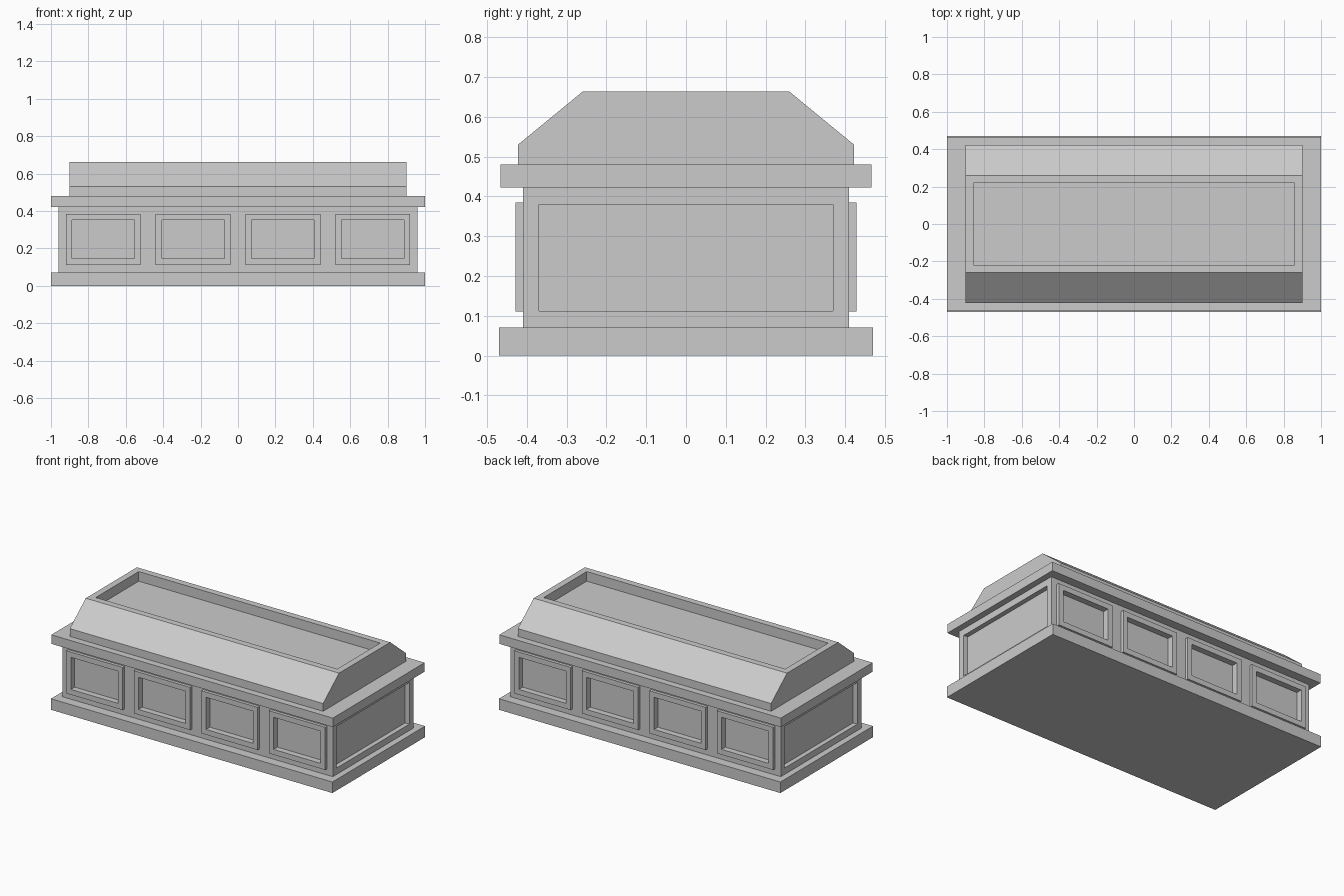
import bpy, bmesh
from mathutils import Matrix, Vector

if "Cube" in bpy.data.objects:
    bpy.data.objects.remove(bpy.data.objects["Cube"])


def boxes_object(name, boxes):
    """One object made of boxes given as (x0, x1, y0, y1, z0, z1)."""
    bm = bmesh.new()
    for x0, x1, y0, y1, z0, z1 in boxes:
        centre = Vector(((x0 + x1) / 2, (y0 + y1) / 2, (z0 + z1) / 2))
        size = (x1 - x0, y1 - y0, z1 - z0)
        bmesh.ops.create_cube(bm, size=1, matrix=Matrix.Translation(centre) @ Matrix.Diagonal((*size, 1)))
    return finish(name, bm)


def finish(name, bm):
    bmesh.ops.recalc_face_normals(bm, faces=bm.faces)
    mesh = bpy.data.meshes.new(name)
    bm.to_mesh(mesh)
    bm.free()
    obj = bpy.data.objects.new(name, mesh)
    bpy.context.collection.objects.link(obj)
    return obj


def cut(obj, cutter):
    mod = obj.modifiers.new("recess", 'BOOLEAN')
    mod.operation = 'DIFFERENCE'
    mod.solver = 'EXACT'
    mod.object = cutter
    bpy.context.view_layer.objects.active = obj
    bpy.ops.object.modifier_apply(modifier=mod.name)


def side_boxes(half_width, y_in, y_out, z0, z1):
    """Four boxes along each long side."""
    return [(x - half_width, x + half_width, min(s * y_in, s * y_out), max(s * y_in, s * y_out), z0, z1)
            for s in (-1, 1) for x in (-0.72, -0.24, 0.24, 0.72)]


# Plinth, chest body and upper rim
boxes_object("base_plinth", [(-1, 1, -0.47, 0.47, 0, 0.071)])
body = boxes_object("chest_body", [(-0.96, 0.96, -0.409, 0.409, 0.071, 0.422)])
boxes_object("upper_rim", [(-1, 1, -0.466, 0.466, 0.422, 0.48)])

# Raised frames on the long sides
frames = boxes_object("side_panel_frames", side_boxes(0.2, 0.409, 0.429, 0.111, 0.385))

# Recesses: framed side panels and one large panel at each end
recesses = side_boxes(0.167, 0.39, 0.5, 0.145, 0.351)
recesses += [(0.93, 1.1, -0.369, 0.369, 0.112, 0.379), (-1.1, -0.93, -0.369, 0.369, 0.112, 0.379)]
cutter = boxes_object("recess_cutter", recesses)
cutter.hide_render = True
cut(body, cutter)
cut(frames, cutter)
bpy.data.objects.remove(cutter)

# Lid: chamfered profile extruded along x
profile = [(-0.422, 0.48), (0.422, 0.48), (0.422, 0.53), (0.26, 0.663), (-0.26, 0.663), (-0.422, 0.53)]
bm = bmesh.new()
end = bm.faces.new([bm.verts.new((-0.9, y, z)) for y, z in profile])
ext = bmesh.ops.extrude_face_region(bm, geom=[end], use_keep_orig=True)
bmesh.ops.translate(bm, vec=(1.8, 0, 0), verts=[v for v in ext["geom"] if isinstance(v, bmesh.types.BMVert)])
bmesh.ops.recalc_face_normals(bm, faces=bm.faces)

# Sunken tray in the top of the lid
top = max(bm.faces, key=lambda f: f.calc_center_median().z)
bmesh.ops.inset_region(bm, faces=[top], thickness=0.042, use_even_offset=True)
tray = bmesh.ops.extrude_discrete_faces(bm, faces=[top])["faces"][0]
bmesh.ops.translate(bm, vec=(0, 0, -0.062), verts=tray.verts)
finish("lid", bm)
